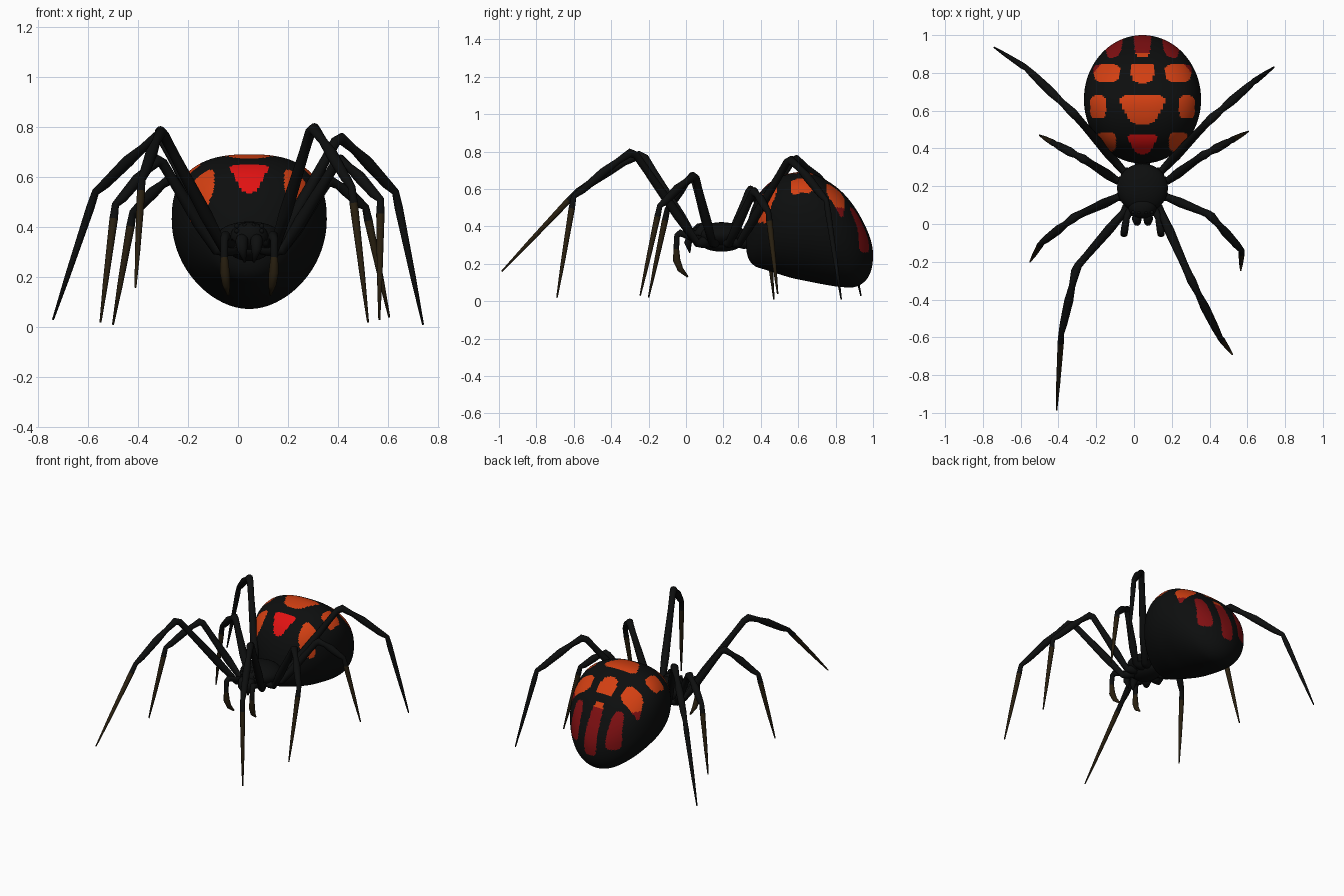
import bpy, bmesh, math
from mathutils import Vector

if "Cube" in bpy.data.objects:
    bpy.data.objects.remove(bpy.data.objects["Cube"])

CX = 0.045  # the body axis sits slightly right of centre


def material(name, rgb):
    m = bpy.data.materials.new(name)
    m.diffuse_color = (*rgb, 1)
    m.use_nodes = True
    m.node_tree.nodes["Principled BSDF"].inputs["Base Color"].default_value = m.diffuse_color
    return m


BLACK = material("black", (0.004, 0.0045, 0.0045))
BROWN = material("dark brown", (0.022, 0.014, 0.005))
ORANGE = material("orange", (0.65, 0.05, 0.006))
RED = material("bright red", (0.75, 0.006, 0.006))
DARK_RED = material("dark red", (0.22, 0.005, 0.006))


def finish(name, bm, mats):
    bmesh.ops.recalc_face_normals(bm, faces=bm.faces)
    me = bpy.data.meshes.new(name)
    bm.to_mesh(me)
    bm.free()
    for m in mats:
        me.materials.append(m)
    for p in me.polygons:
        p.use_smooth = True
    ob = bpy.data.objects.new(name, me)
    bpy.context.collection.objects.link(ob)
    return ob


def loft(bm, rings, start, end):
    """Skin closed rings of points, ending in a point at each end."""
    a, b = bm.verts.new(start), bm.verts.new(end)
    vs = [[bm.verts.new(p) for p in r] for r in rings]
    n = len(vs[0])
    for j in range(n):
        k = (j + 1) % n
        bm.faces.new((a, vs[0][j], vs[0][k]))
        bm.faces.new((b, vs[-1][k], vs[-1][j]))
        for r, q in zip(vs, vs[1:]):
            bm.faces.new((r[j], q[j], q[k], r[k]))
    return vs


def ellipsoid(name, loc, size, mat=BLACK, seg=32):
    bm = bmesh.new()
    bmesh.ops.create_uvsphere(bm, u_segments=seg, v_segments=seg // 2, radius=1)
    for v in bm.verts:
        v.co = Vector(loc) + Vector([c * s for c, s in zip(v.co, size)])
    return finish(name, bm, [mat])


def tube(name, pts, radii, hint, brown_from=99):
    """Tapered round limb; segments from brown_from onward are brown."""
    pts = [Vector(p) for p in pts]
    rings = []
    for i, p in enumerate(pts):
        d0 = (p - pts[max(i - 1, 0)]).normalized()
        d1 = (pts[min(i + 1, len(pts) - 1)] - p).normalized()
        t = (d0 + d1).normalized()
        a = t.cross(Vector(hint)).normalized()
        b = a.cross(t)
        rings.append([p + radii[i] * (math.cos(u) * a + math.sin(u) * b)
                      for u in (k * math.tau / 12 for k in range(12))])
    bm = bmesh.new()
    vs = loft(bm, rings, pts[0], pts[-1])
    for ring in vs[brown_from:]:
        for v in ring:
            for f in v.link_faces:
                if all(w not in vs[brown_from - 1] for w in f.verts):
                    f.material_index = 1
    return finish(name, bm, [BLACK, BROWN])


# ---- abdomen: bottom and top heights at even steps from front to back
LOW = [.32, .235, .19, .17, .147, .123, .105, .088, .076, .076, .105, .16, .245]
TOP = [.32, .43, .53, .61, .66, .687, .688, .648, .588, .505, .41, .325, .245]


def height(tab, other, s):
    def at(i):
        return other[-i] if i < 0 else other[24 - i] if i > 12 else tab[i]
    i = min(int(s), 11)
    f = s - i
    p, q, r, t = (at(i + k) for k in (-1, 0, 1, 2))
    return q + .5 * f * (r - p + f * (2*p - 5*q + 4*r - t + f * (3*(q - r) + t - p)))


# top marks: centre |x|, half width at front and back, y range
MARKS = [(0, .035, .09, .37, .475), (0, .06, .14, .525, .685),
         (0, .05, .07, .745, .85), (.19, .05, .05, .385, .485),
         (.235, .042, .042, .56, .68), (.19, .06, .075, .75, .845)]
# rear marks: centre |x|, half width at bottom and top, z range
REAR = [(0, .05, .04, .2, .53), (.15, .05, .035, .26, .5)]


def inside(mark, x, v):
    c, h0, h1, v0, v1 = mark
    f = (v - v0) / (v1 - v0)
    if not 0 < f < 1:
        return False
    return abs((x - c) / (h0 + (h1 - h0) * f)) ** 4 + abs(2 * f - 1) ** 4 < 1


N, M = 140, 160
rings = []
for i in range(1, N):
    t = math.pi * i / N
    s = 12 * i / N
    lo, hi = height(LOW, TOP, s), height(TOP, LOW, s)
    mid = lo + .56 * (hi - lo)
    ring = []
    for k in range(M):
        a = math.tau * k / M
        c, sn = math.cos(a), math.sin(a)
        e = 2 / 2.5 if sn > 0 else 1
        x = .31 * math.sin(t) * math.copysign(abs(c) ** e, c)
        z = mid + ((hi - mid) * sn ** e if sn > 0 else (mid - lo) * sn)
        ring.append((CX + x, .66 - .34 * math.cos(t), z))
    rings.append(ring)
bm = bmesh.new()
loft(bm, rings, (CX, .32, .32), (CX, 1.0, .245))
for f in bm.faces:
    p = f.calc_center_median()
    x = abs(p.x - CX)
    if p.z > .42 and any(inside(m, x, p.y) for m in MARKS):
        f.material_index = 2 if p.y < .5 and x < .1 else 1
    elif p.y > .8 and any(inside(m, x, p.z) for m in REAR):
        f.material_index = 1
    if f.material_index == 1 and p.y > .72 and p.z < .5:
        f.material_index = 3
finish("abdomen", bm, [BLACK, ORANGE, RED, DARK_RED])

# ---- front body
ellipsoid("thorax", (CX, .19, .355), (.135, .13, .068))
ellipsoid("head", (CX, .09, .365), (.075, .06, .055))
ellipsoid("underside_plate", (CX, .19, .31), (.08, .11, .045))
ellipsoid("waist", (CX, .31, .32), (.04, .05, .04))
for i, x in enumerate((-.05, -.018, .018, .05)):
    for row, z in enumerate((.385, .405)):
        ellipsoid(f"eye_{row}_{i}", (CX + x, .05 + row * .012, z),
                  (.01, .01, .01), seg=12)

for side, s in (("left", -1), ("right", 1)):
    # fangs and feelers
    tube(f"{side}_fang", [(CX + s*.028, .07, .36), (CX + s*.03, .025, .345),
                          (CX + s*.028, .01, .31), (CX + s*.018, .02, .26)],
         [.022, .026, .02, .004], (1, 0, 0))
    tube(f"{side}_feeler", [(CX + s*.06, .09, .33), (CX + s*.085, .03, .34),
                            (CX + s*.095, -.03, .365), (CX + s*.1, -.048, .35),
                            (CX + s*.1, -.052, .28), (CX + s*.098, -.05, .22),
                            (CX + s*.092, -.03, .17), (CX + s*.085, .01, .13)],
         [.02, .018, .02, .016, .015, .02, .016, .005], (1, 0, 0), 4)

# ---- legs: knee, shin end and tip of each, front to back
LEGS = {
    "left": [((-.305, -.23, .785), (-.385, -.58, .59), (-.41, -.985, .16)),
             ((-.31, .04, .67), (-.49, -.1, .49), (-.55, -.2, .02)),
             ((-.26, .34, .595), (-.42, .425, .46), (-.5, .47, .01)),
             ((-.31, .575, .765), (-.57, .825, .54), (-.74, .935, .03))],
    "right": [((.295, -.28, .80), (.455, -.6, .56), (.52, -.69, .02)),
              ((.40, .05, .67), (.57, -.14, .51), (.565, -.245, .03)),
              ((.36, .36, .585), (.51, .44, .48), (.605, .49, .04)),
              ((.40, .55, .76), (.63, .75, .54), (.74, .83, .01))]}
ROOT_Y = (.12, .16, .22, .25)
HIP = ((.10, .06), (.135, .14), (.135, .23), (.105, .285))
RADII = [.03, .03, .02, .026, .02, .021, .024, .017, .024, .02, .015, .017, .011, .004]
for side, s in (("left", -1), ("right", 1)):
    for i, (k, e, p) in enumerate(LEGS[side]):
        root = Vector((CX + s * .05, ROOT_Y[i], .32))
        hip = Vector((CX + s * HIP[i][0], HIP[i][1], .31))
        k, e, p = Vector(k), Vector(e), Vector(p)
        out = (p - root).cross(Vector((0, 0, 1)))
        bump = Vector((0, 0, .012))
        pts = [root, root.lerp(hip, .6), hip, hip.lerp(k, .3), hip.lerp(k, .8),
               hip.lerp(k, .96), k.lerp(e, .06) + bump * .6, k.lerp(e, .28) + bump,
               k.lerp(e, .5) + bump, k.lerp(e, .85), e, e.lerp(p, .12),
               e.lerp(p, .65), p]
        tube(f"{side}_leg_{i + 1}", pts, RADII, out, 11 if i < 3 else 99)
